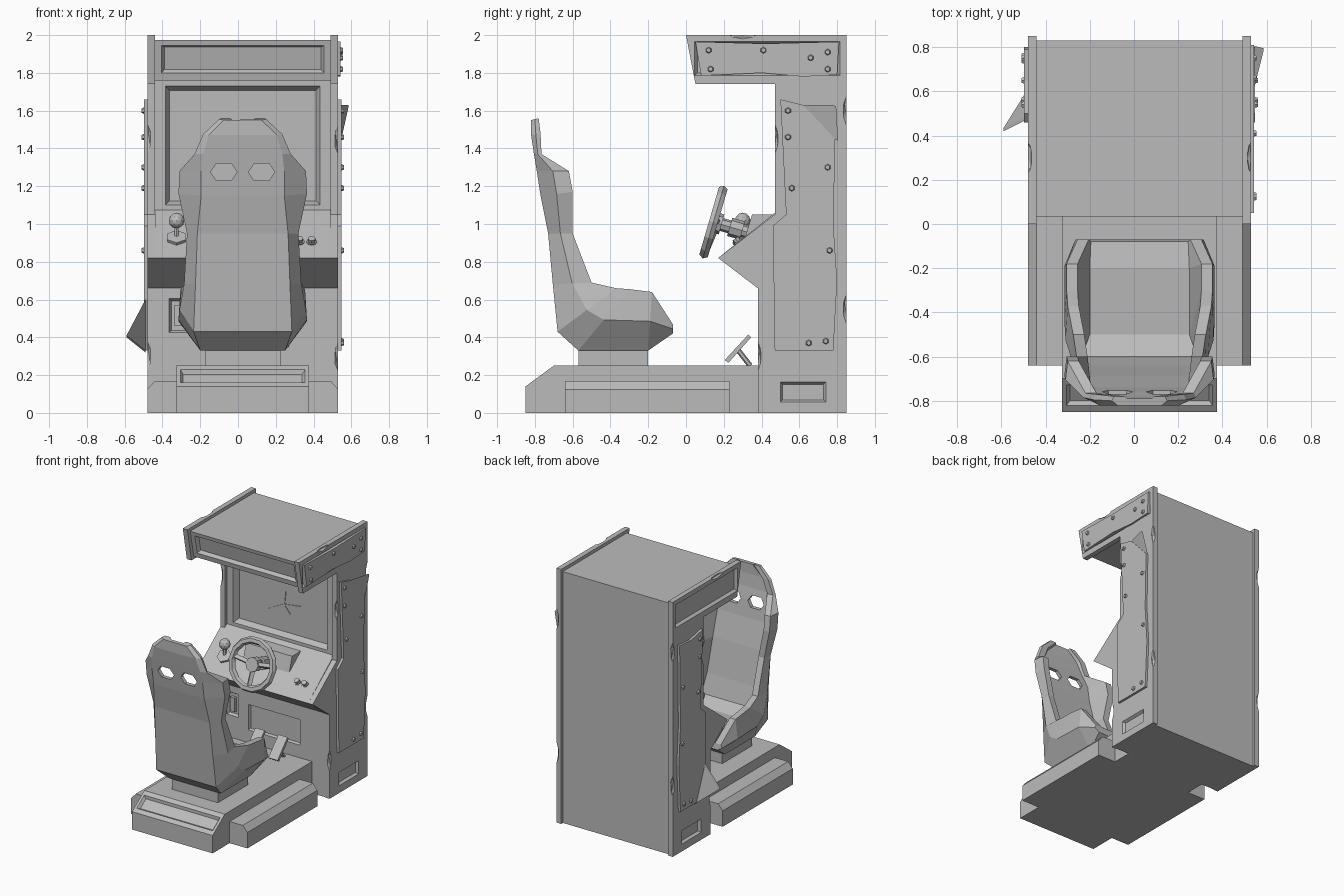
import bpy
import bmesh
from mathutils import Vector as V

cube = bpy.data.objects.get("Cube")
if cube:
    bpy.data.objects.remove(cube)

grey = bpy.data.materials.new("plain grey")
grey.use_nodes = True
grey.diffuse_color = (.5, .5, .5, 1)
grey.node_tree.nodes["Principled BSDF"].inputs["Base Color"].default_value = (.5, .5, .5, 1)

CX = .025                      # centre plane of cabinet and seat
X, Y, Z = V((1, 0, 0)), V((0, 1, 0)), V((0, 0, 1))


def finish(name, bm):
    bmesh.ops.recalc_face_normals(bm, faces=bm.faces)
    mesh = bpy.data.meshes.new(name)
    bm.to_mesh(mesh)
    bm.free()
    mesh.materials.append(grey)
    obj = bpy.data.objects.new(name, mesh)
    bpy.context.scene.collection.objects.link(obj)
    return obj


def loft(name, loops):
    """Solid through equal-length loops of points, capped at both ends."""
    bm = bmesh.new()
    rings = [[bm.verts.new(p) for p in loop] for loop in loops]
    for a, b in zip(rings, rings[1:]):
        for i in range(len(a)):
            j = (i + 1) % len(a)
            bm.faces.new((a[i], a[j], b[j], b[i]))
    bm.faces.new(rings[0])
    bm.faces.new(rings[-1])
    return finish(name, bm)


def slab(name, outline, x0, x1):
    """Outline of (y, z) points pushed along x."""
    return loft(name, [[(x, y, z) for y, z in outline] for x in (x0, x1)])


def box(name, x0, x1, y0, y1, z0, z1):
    return slab(name, [(y0, z0), (y1, z0), (y1, z1), (y0, z1)], x0, x1)


def rod(name, p, q, r, sides=6, r2=None):
    p, q = V(p), V(q)
    bm = bmesh.new()
    bmesh.ops.create_cone(bm, cap_ends=True, segments=sides, radius1=r,
                          radius2=r if r2 is None else r2, depth=(q - p).length)
    bm.transform((q - p).to_track_quat('Z', 'Y').to_matrix().to_4x4())
    bmesh.ops.translate(bm, verts=bm.verts, vec=(p + q) / 2)
    return finish(name, bm)


def cut(obj, cutter):
    mod = obj.modifiers.new("cut", 'BOOLEAN')
    mod.operation, mod.solver, mod.object = 'DIFFERENCE', 'EXACT', cutter
    cutter.hide_render = True
    deps = bpy.context.evaluated_depsgraph_get()
    mesh = bpy.data.meshes.new_from_object(obj.evaluated_get(deps))
    obj.modifiers.clear()
    obj.data = mesh
    bpy.data.objects.remove(cutter)


def rect(c, u, v, w, h):
    return [c + u * w * a / 2 + v * h * b / 2 for a, b in ((-1, -1), (1, -1), (1, 1), (-1, 1))]


def recess(obj, centre, u, v, w, h, depth, slope=.02):
    """Sunken rectangle with sloping walls; u cross v points outwards."""
    c, n = V(centre), u.cross(v)
    cut(obj, loft("cutter", [rect(c + n * .02, u, v, w, h), rect(c, u, v, w, h),
                             rect(c - n * depth, u, v, w - 2 * slope, h - 2 * slope)]))


# Cabinet side panels with vents, sign recesses and chipped edges
side_profile = [(0, 2), (.85, 2), (.85, 0), (.38, 0), (.38, .66), (.17, .82),
                (.47, 1.05), (.47, 1.74), (.05, 1.74)]
for s, name in ((1, "left_side_panel"), (-1, "right_side_panel")):
    outer = CX + s * .505
    panel = slab(name, side_profile, CX + s * .465, outer)
    recess(panel, (outer, .62, .11), Y * s, Z, .24, .105, .02, .012)
    recess(panel, (outer, .43, 1.875), Y * s, Z, .77, .18, .02, .015)
    for y, z in ((.85, 1.6), (.85, .55), (.47, 1.45), (.3, 2), (.38, .3)):
        bm = bmesh.new()
        bmesh.ops.create_icosphere(bm, subdivisions=1, radius=1)
        tall = z < 2
        bmesh.ops.scale(bm, verts=bm.verts, vec=(.02, .02 if tall else .08, .08 if tall else .02))
        bmesh.ops.translate(bm, verts=bm.verts, vec=(outer, y, z))
        cut(panel, finish("cutter", bm))

# Cabinet body with screen, sign, coin door and service panel
body = slab("cabinet_body", [(.035, 1.975), (.83, 1.975), (.83, 0), (.385, 0), (.385, .66),
                             (.17, .82), (.49, 1.075), (.49, 1.76), (.08, 1.76)],
            CX - .465, CX + .465)
recess(body, (CX, .49, 1.415), X, Z, .82, .63, .045, .022)
sign_up = V((0, -.045, .215)).normalized()
recess(body, (CX, .057, 1.872), X, sign_up, .86, .15, .025, .015)
recess(body, (.045, .385, .45), X, Z, .45, .2, .02, .008)
recess(body, (-.315, .385, .515), X, Z, .1, .18, .02, .012)
box("coin_slot", -.335, -.295, .38, .41, .46, .57)

# Crack in the screen glass
for i, (dx, dz) in enumerate(((.16, .03), (-.13, -.06), (.02, .12), (.06, -.06))):
    c, d = V((CX, .53, 1.33)), V((dx, 0, dz))
    side = V((-dz, 0, dx)).normalized() * .008
    tri = [c + side, c - side, c + d]
    loft(f"screen_crack_{i}", [tri, [p + Y * .008 for p in tri]])

# Loose metal plates, bolts and peeled corners on both sides
plate_left = [(.47, .33), (.78, .33), (.8, .7), (.78, 1), (.79, 1.45), (.62, 1.63),
              (.5, 1.66), (.53, 1.05), (.46, .99)]
plate_right = [(.58, .33), (.78, .33), (.8, .7), (.78, 1), (.79, 1.64), (.65, 1.63),
               (.5, 1.66), (.53, 1.05), (.46, .99), (.47, .6)]
plate_bolts = [(.54, 1.6), (.54, 1.46), (.75, 1.3), (.56, 1.19), (.76, .86), (.65, .37), (.74, .38)]
sign_bolts = [(.12, 1.92), (.41, 1.92), (.66, 1.88), (.75, 1.91), (.13, 1.82), (.75, 1.82)]


def bolts(name, places, s, x):
    for i, (y, z) in enumerate(places):
        rod(f"{name}_{i}", (x, y, z), (x + s * .012, y, z), .017, 6, .012)


for s, side, outline in ((1, "left", plate_left), (-1, "right", plate_right)):
    outer = CX + s * .505
    slab(side + "_side_plate", outline, outer - s * .005, outer + s * .018)
    bolts(side + "_plate_bolt", plate_bolts, s, outer + s * .018)
slab("left_sign_plate", [(.05, 1.965), (.42, 1.955), (.81, 1.965), (.8, 1.79), (.62, 1.78),
                         (.4, 1.8), (.08, 1.785)], .51, .543)
bolts("left_sign_bolt", sign_bolts, 1, .543)
flaps = {"left_peeled_corner": [V((.545, .62, 1.63)), V((.545, .79, 1.45)), V((.585, .78, 1.63))],
         "right_peeled_corner": [V((-.49, .58, .33)), V((-.49, .47, .6)), V((-.59, .42, .41))]}
for name, tri in flaps.items():
    loft(name, [tri, [p + Y * .015 - Z * .01 for p in tri]])

# Base platform with front plaque and foot rails
base = slab("base_platform", [(-.85, 0), (-.85, .14), (-.7, .25), (.4, .25), (.4, 0)],
            CX - .35, CX + .35)
ramp = V((0, .15, .11)).normalized()
recess(base, (CX, -.775, .195), X, ramp, .66, .115, .02, .015)
for s, name in ((1, "left_foot_rail"), (-1, "right_foot_rail")):
    rail = [(.35, 0), (.505, 0), (.505, .125), (.465, .17), (.35, .17)]
    loft(name, [[(CX + s * d, y, z) for d, z in rail] for y in (-.64, .23)])

# Bucket seat: back, rim and inner line per station, then back and outer half widths
stations = [
    ((-.82, 1.55), (-.78, 1.56), (-.79, 1.55), .1, .125),
    ((-.82, 1.47), (-.77, 1.48), (-.79, 1.47), .18, .21),
    ((-.805, 1.37), (-.765, 1.37), (-.78, 1.37), .21, .255),
    ((-.79, 1.28), (-.62, 1.28), (-.76, 1.28), .22, .335),
    ((-.77, 1.15), (-.6, 1.17), (-.74, 1.15), .22, .34),
    ((-.73, .95), (-.6, .95), (-.69, .95), .24, .295),
    ((-.705, .68), (-.5, .69), (-.64, .68), .25, .31),
    ((-.68, .43), (-.37, .66), (-.6, .53), .26, .335),
    ((-.57, .33), (-.3, .655), (-.5, .48), .225, .34),
    ((-.2, .33), (-.18, .64), (-.2, .5), .225, .34),
    ((-.07, .42), (-.07, .47), (-.08, .48), .25, .29)]
rings = []
for back, rim, inner, wb, wo in stations:
    mid = [(a + b) / 2 for a, b in zip(back, rim)]
    half = [(wb, back), (wo, mid), (wo - .01, rim), (wo - .06, rim), (min(wb, wo - .07), inner)]
    rings.append([(CX + w, *p) for w, p in half] + [(CX - w, *p) for w, p in reversed(half)])
seat = loft("seat", rings)
hexagon = [(-.07, 0), (-.04, -.045), (.04, -.045), (.07, 0), (.04, .045), (-.04, .045)]
for s in (-1, 1):
    cut(seat, loft("cutter", [[(CX + s * .1 + a, y, 1.275 + b) for a, b in hexagon]
                              for y in (-.95, -.65)]))
box("seat_pedestal", CX - .2, CX + .2, -.57, -.2, .24, .36)

# Steering wheel, spokes and column
hub, axis, up = V((CX, .145, 1.01)), V((0, -.96, .28)), V((0, .28, .96))
bpy.ops.mesh.primitive_torus_add(location=hub, rotation=(1.287, 0, 0), major_segments=14,
                                 minor_segments=6, major_radius=.178, minor_radius=.027)
bpy.context.object.name = "steering_wheel_rim"
bpy.context.object.data.materials.append(grey)
for name, d in (("left", X + up * .15), ("right", up * .15 - X), ("lower", -up)):
    rod(name + "_wheel_spoke", hub - axis * .02, hub + d * .175, .02, 4)
rod("wheel_hub", hub - axis * .045, hub + axis * .01, .055, 8)
rod("steering_column", hub - axis * .23, hub, .035, 8)
rod("column_collar", hub - axis * .16, hub - axis * .09, .05, 8)

# Control panel: instrument block, joystick and buttons
slab("instrument_block", [(.31, .92), (.35, 1.05), (.47, 1.05), (.47, 1)], CX - .2, CX + .2)
normal = V((0, -.61, .79))
stick = V((-.325, .3, .918))
rod("joystick_base", stick - normal * .01, stick + normal * .02, .055)
rod("joystick_shaft", stick, stick + Z * .1, .013)
bpy.ops.mesh.primitive_ico_sphere_add(subdivisions=2, radius=.042, location=stick + Z * .1)
bpy.context.object.name = "joystick_ball"
bpy.context.object.data.materials.append(grey)
for i, x in enumerate((.325, .39)):
    spot = V((x, .28, .9))
    rod(f"button_ring_{i}", spot, spot + normal * .012, .028, 8)
    rod(f"button_{i}", spot, spot + normal * .03, .02, 8)

# Foot pedals
for name, x in (("brake", -.04), ("throttle", .16)):
    slab(name + "_pedal", [(.205, .28), (.225, .265), (.345, .4), (.33, .415)], x - .04, x + .04)
    rod(name + "_pedal_arm", (x, .27, .34), (x, .34, .25), .014)
